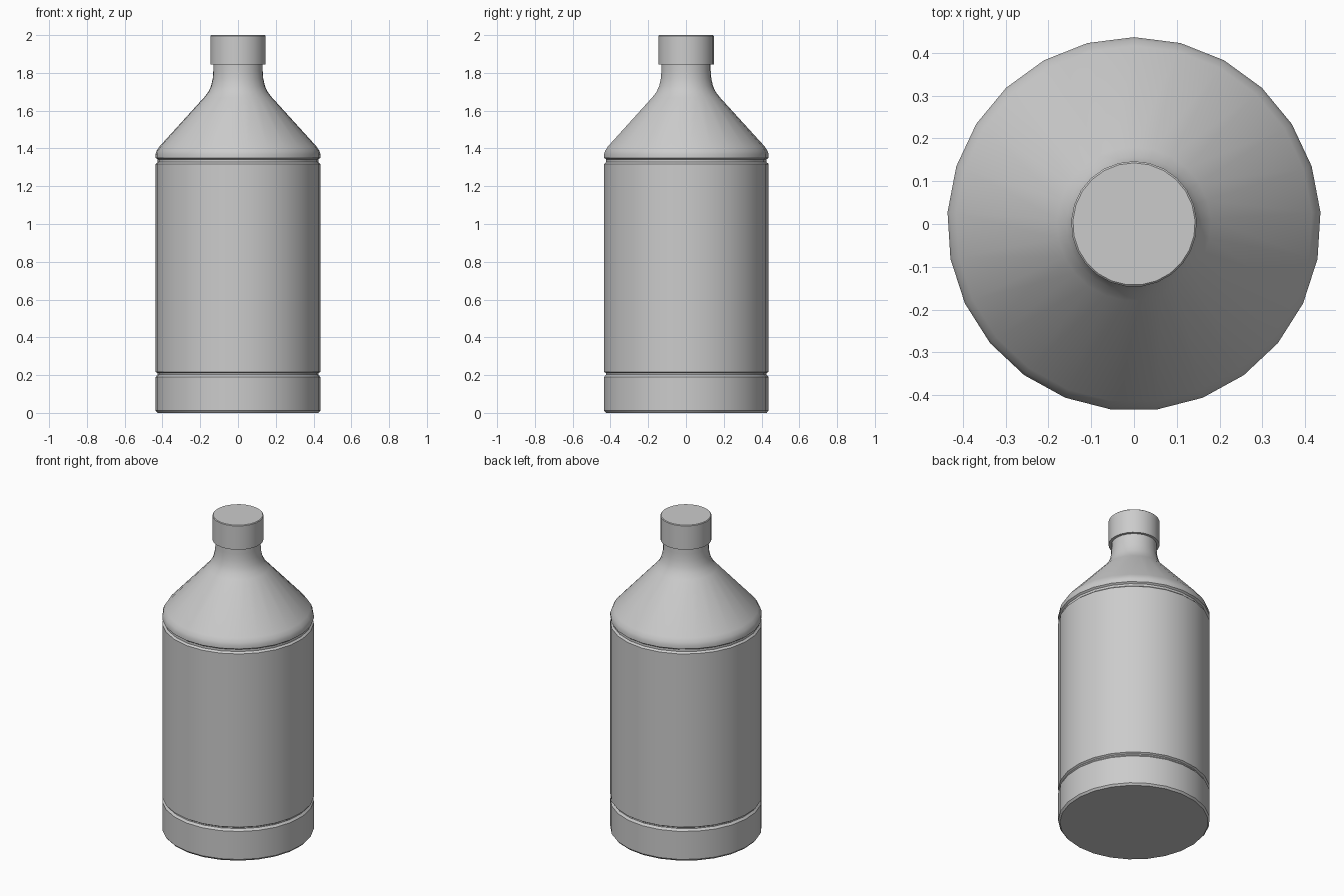
import bpy
import math

cube = bpy.data.objects.get("Cube")
if cube:
    bpy.data.objects.remove(cube, do_unlink=True)

SIDES = 25

grey = bpy.data.materials.new("plain grey")
grey.use_nodes = True
colour = (0.6, 0.6, 0.6, 1)
grey.diffuse_color = colour
grey.node_tree.nodes["Principled BSDF"].inputs["Base Color"].default_value = colour


def lathe(name, profile):
    """Spin a (radius, height) profile into a closed solid."""
    verts, faces = [], []
    for r, z in profile:
        for i in range(SIDES):
            a = math.pi / 2 + math.tau * i / SIDES
            verts.append((r * math.cos(a), r * math.sin(a), z))
    for row in range(len(profile) - 1):
        for i in range(SIDES):
            j = (i + 1) % SIDES
            low, high = row * SIDES, (row + 1) * SIDES
            faces.append((low + i, low + j, high + j, high + i))
    faces.append(tuple(reversed(range(SIDES))))
    faces.append(tuple(range(len(verts) - SIDES, len(verts))))
    mesh = bpy.data.meshes.new(name)
    mesh.from_pydata(verts, [], faces)
    mesh.materials.append(grey)
    obj = bpy.data.objects.new(name, mesh)
    bpy.context.collection.objects.link(obj)
    bpy.ops.object.select_all(action="DESELECT")
    obj.select_set(True)
    bpy.context.view_layer.objects.active = obj
    bpy.ops.object.shade_smooth_by_angle(angle=math.radians(30))
    return obj


R = 0.437   # body radius
G = 0.426   # groove radius

# Bottle: base band, groove, label wall, groove, shoulder and neck
lathe("bottle_body", [
    (0.427, 0), (R, 0.012),
    (R, 0.19), (G, 0.203), (G, 0.21), (R, 0.217),
    (R, 1.318), (G, 1.328), (G, 1.342), (R, 1.35),
    (R, 1.37), (0.431, 1.388), (0.417, 1.41),
    (0.18, 1.67), (0.158, 1.698), (0.143, 1.73),
    (0.134, 1.77), (0.131, 1.81), (0.131, 1.86),
])

# Screw cap with a fine top bevel
lathe("cap", [(0.147, 1.845), (0.147, 1.996), (0.143, 2.0)])
